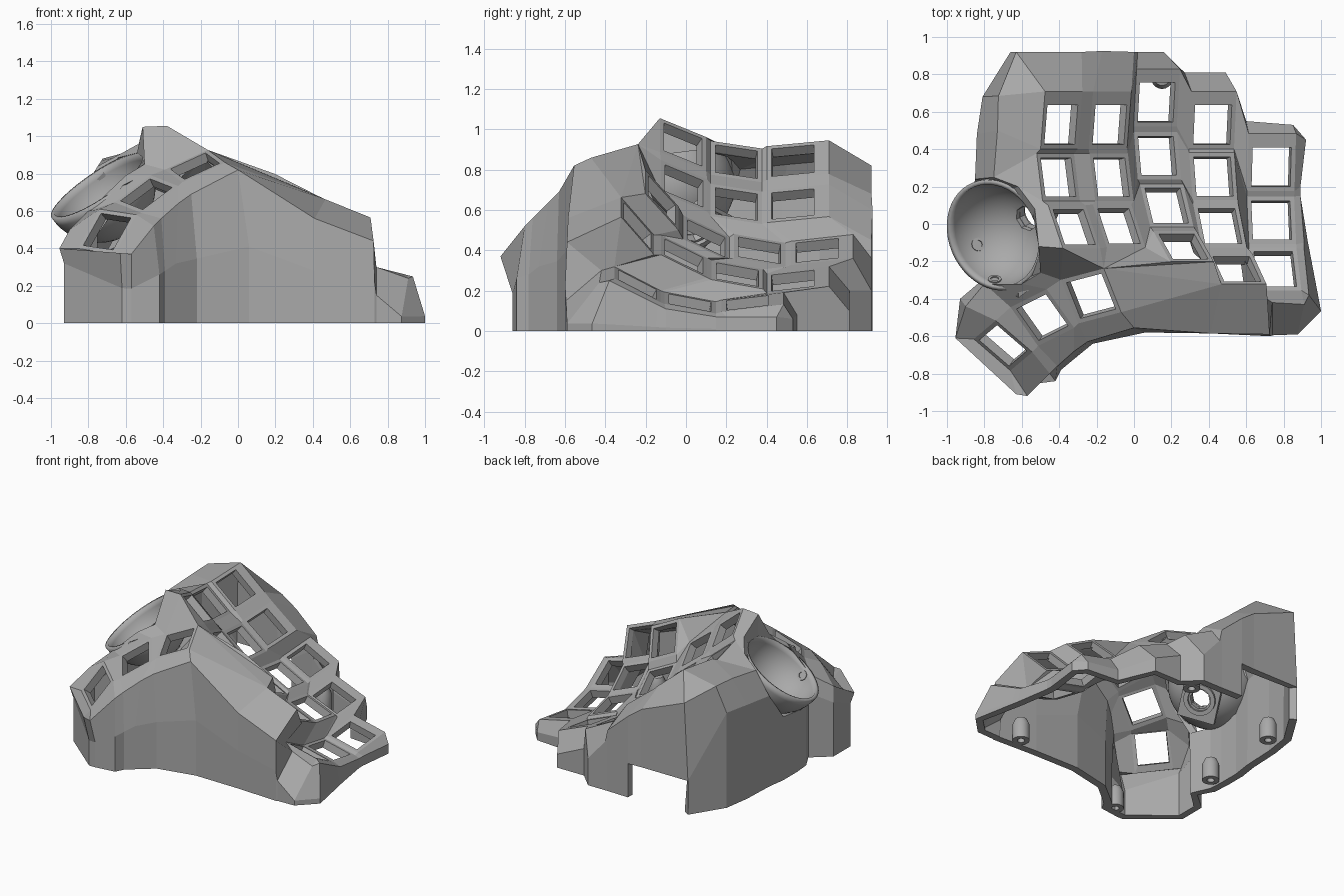
import bpy, bmesh
from math import sin, cos, radians, pi
from mathutils import Vector, Matrix

if "Cube" in bpy.data.objects:
    bpy.data.objects.remove(bpy.data.objects["Cube"])

grey = bpy.data.materials.new("plain grey")
grey.use_nodes = True
grey.diffuse_color = (.4, .4, .4, 1)
grey.node_tree.nodes["Principled BSDF"].inputs["Base Color"].default_value = (.4, .4, .4, 1)


def make_object(name, bm, matrix=Matrix()):
    mesh = bpy.data.meshes.new(name)
    bm.to_mesh(mesh)
    bm.free()
    mesh.materials.append(grey)
    obj = bpy.data.objects.new(name, mesh)
    obj.matrix_world = matrix
    bpy.context.collection.objects.link(obj)
    return obj


def aim(location, direction):
    turn = Vector((0, 0, 1)).rotation_difference(Vector(direction))
    return Matrix.Translation(location) @ turn.to_matrix().to_4x4()


def thicken(obj, depth):
    mod = obj.modifiers.new("thickness", 'SOLIDIFY')
    mod.thickness, mod.offset = depth, -1


def smooth(obj):
    bpy.ops.object.select_all(action='DESELECT')
    obj.select_set(True)
    bpy.context.view_layer.objects.active = obj
    bpy.ops.object.shade_smooth_by_angle(angle=radians(35))


# --- Case shell: key frames, webs and walls in one skin ---
BL, BR, TR, TL = range(4)
THUMB = 5
HALF, HOLE, RIM = .13, .106, .18
bm = bmesh.new()
keys = {}


def face(*verts):
    unique = list(dict.fromkeys(verts))
    if len(unique) > 2:
        bm.faces.new(unique)


def key_frame(col, row, center, u, v):
    """Square frame around a key opening; the back row has a wider rear rim."""
    center, u = Vector(center), Vector(u).normalized()
    v = Vector(v)
    v = (v - u * v.dot(u)).normalized()
    rear = RIM if row == 0 and col != THUMB else HALF
    signs = ((-1, -1), (1, -1), (1, 1), (-1, 1))
    outer = [bm.verts.new(center + u * HALF * i + v * (rear if j > 0 else -HALF)) for i, j in signs]
    inner = [bm.verts.new(center + (u * i + v * j) * HOLE) for i, j in signs]
    for k in range(4):
        n = (k + 1) % 4
        face(outer[k], outer[n], inner[n], inner[k])
    keys[col, row] = outer


# finger columns: sideways tilt, then key centres from back to front
columns = [
    (40, [(-.39, .53, .845), (-.405, .25, .84), (-.32, -.015, .925)]),
    (38, [(-.13, .53, .63), (-.12, .25, .63), (-.08, -.01, .72)]),
    (27, [(.12, .65, .40), (.125, .365, .40), (.175, .10, .46), (.265, -.12, .65)]),
    (22, [(.42, .53, .25), (.425, .255, .28), (.46, -.01, .37), (.55, -.24, .52)]),
    (13, [(.735, .305, .14), (.735, .02, .14), (.755, -.24, .23)]),
]
pitches = (7, -11, -28, -51)
for c, (tilt, centers) in enumerate(columns):
    t = radians(tilt)
    normal = Vector((sin(t), 0, cos(t)))
    for r, center in enumerate(centers):
        p = radians(pitches[r])
        key_frame(c, r, center, (cos(t), 0, -sin(t)), Vector((0, cos(p), 0)) + normal * sin(p))

# thumb keys, from the inside outwards
key_frame(THUMB, 0, (-.23, -.385, .84), (.19, .05, .087), (-.075, .19, .055))
key_frame(THUMB, 1, (-.49, -.50, .69), (.16, .08, .12), (-.12, .17, .047))
key_frame(THUMB, 2, (-.70, -.65, .49), (.095, .08, .17), (-.155, .135, .025))

# webs between rows, between columns, and at the crossings
for (c, r), a in list(keys.items()):
    if c == THUMB:
        if r:
            b = keys[c, r - 1]
            face(a[BR], b[BL], b[TL], a[TR])
        continue
    below, right, cross = (keys.get(k) if k[0] < THUMB else None
                           for k in ((c, r + 1), (c + 1, r), (c + 1, r + 1)))
    if below:
        face(below[TL], below[TR], a[BR], a[BL])
    if right:
        face(a[BR], right[BL], right[TL], a[TR])
    if below and right and cross:
        face(below[TR], cross[TL], right[BL], a[BR])


def V(c, r, k):
    return keys[c, r][k]


# odd corners beside the two long columns
face(V(1, 2, BR), V(2, 3, TL), V(2, 2, BL))
face(V(1, 2, BR), V(2, 3, BL), V(2, 3, TL))
face(V(3, 3, TR), V(4, 2, BL), V(3, 2, BR))
face(V(3, 3, BR), V(4, 2, BL), V(3, 3, TR))

# fan joining the thumb cluster to the finger keys
fan = [V(THUMB, 0, BR), V(3, 3, BL), V(2, 3, BR), V(2, 3, BL), V(1, 2, BR),
       V(1, 2, BL), V(0, 2, BR), V(0, 2, BL), V(THUMB, 0, TL)]
for a, b in zip(fan, fan[1:]):
    face(V(THUMB, 0, TR), a, b)

# wall stations, clockwise: plate corner, outer ridge, and foot if not below it
back = [
    (0, 0, TL, (-.725, .685, .88), (-.81, .68)),
    (0, 0, TL, (-.63, .92, .82), (-.66, .92)),
    (0, 0, TR, (-.28, .92, .68)),
    (1, 0, TL, (-.17, .925, .6)),
    (1, 0, TR, (0, .92, .45)),
    (2, 0, TL, (.02, .92, .36)),
    (2, 0, TR, (.16, .92, .2)),
    (3, 0, TL, (.27, .81, .2)),
    (3, 0, TR, (.49, .81, .1)),
    (4, 0, TL, (.6, .55, .08)),
    (4, 0, TR, (.85, .53, .06)),
]
side = [
    (4, 0, TR, (.92, .45, .07)),
    (4, 0, BR, (.89, .2, .07)),
    (4, 1, TR, (.89, .15, .07)),
    (4, 1, BR, (.91, -.1, .11), (.93, -.1)),
    (4, 2, TR, (.91, -.14, .13), (.94, -.15)),
    (4, 2, BR, (.935, -.38, .25), (1, -.465)),
    (4, 2, BR, (.91, -.43, .24), (.875, -.59)),
]
front = [
    (4, 2, BL, (.74, -.42, .3), (.74, -.595)),
    (3, 3, BR, (.725, -.59, .44), (.73, -.6)),
    (3, 3, BL, (.41, -.585, .56)),
    (THUMB, 0, BR, (0, -.555, .82), (.06, -.58)),
    (THUMB, 0, BL, (-.25, -.63, .69), (-.22, -.64)),
    (THUMB, 1, BR, (-.32, -.68, .64), (-.33, -.73)),
    (THUMB, 1, BL, (-.41, -.76, .56), (-.39, -.78)),
    (THUMB, 2, BR, (-.45, -.8, .52), (-.42, -.84)),
    (THUMB, 2, BL, (-.57, -.92, .37), (-.57, -.86)),
    (THUMB, 2, BL, (-.63, -.91, .375), (-.62, -.86)),
]
thumb_side = [
    (THUMB, 2, TL, (-.955, -.61, .4), (-.93, -.6)),
    (THUMB, 2, TR, (-.9, -.44, .5), (-.93, -.4)),
    (THUMB, 1, TL, (-.8, -.32, .6), (-.8, -.29)),
]
# stations that end on the rim of the ball cup instead of the ground
cup_side = [
    (THUMB, 1, TR, (-.6, -.32, .79), (-.62, -.34, .74)),
    (THUMB, 0, TL, (-.5, -.26, .85), (-.55, -.28, .8)),
    (0, 2, BL, (-.51, -.12, 1.05), (-.5, -.13, .88)),
    (0, 2, TL, (-.53, .08, .96), (-.54, .05, .91)),
    (0, 1, BL, (-.62, .2, .91), (-.64, .19, .885)),
]
outer_side = [
    (0, 1, TL, (-.75, .25, .84), (-.85, .24)),
    (0, 0, BL, (-.73, .5, .87), (-.84, .48)),
]
# share of the ridge height at which the walls turn upright
turns = ((back, .8), (side, .15), (front, .5), (thumb_side, .8), (cup_side, 1), (outer_side, .8))
stations = [(turn, *row) for part, turn in turns for row in part]
NOTCH_HEIGHT = .25
rings = []
for i, (turn, c, r, k, ridge, *foot) in enumerate(stations):
    foot = foot[0] if foot else ridge[:2]
    ring = [V(c, r, k), bm.verts.new(ridge)]
    if len(foot) == 3:
        ring.append(bm.verts.new(foot))
    else:
        shoulder = NOTCH_HEIGHT if 1 <= i <= 3 else ridge[2] * turn
        ring += [bm.verts.new((*foot, shoulder)), bm.verts.new((*foot, 0))]
    rings.append(ring)
for i, a in enumerate(rings):
    b = rings[(i + 1) % len(rings)]
    depth = min(len(a), len(b)) - 1
    if i in (1, 2):
        depth = 2          # cable notch in the back wall
    for k in range(depth):
        face(a[k], b[k], b[k + 1], a[k + 1])

# wall under the ball cup
start = len(back + side + front + thumb_side) - 1
strip = [rings[start][2:]]
for x, y, z in ((-.86, -.18, .47), (-.87, -.06, .45), (-.87, .1, .47)):
    strip.append([bm.verts.new((x, y, z)), bm.verts.new((x, y, 0))])
strip.append(rings[start + len(cup_side) + 1][2:])
for a, b in zip(strip, strip[1:]):
    face(a[0], b[0], b[1], a[1])
thicken(make_object("case_shell", bm), .055)

# --- Ball cup: tilted half sphere with a sensor window ---
CUP = Vector((-.745, -.06, .735))
RADIUS = .305
bm = bmesh.new()
bmesh.ops.create_uvsphere(bm, u_segments=48, v_segments=24, radius=RADIUS)
bmesh.ops.delete(bm, geom=[v for v in bm.verts if v.co.z > .001], context='VERTS')
cup = make_object("ball_cup", bm, aim(CUP, (-.54, -.24, .8)))
thicken(cup, .025)

SENSOR = Vector((.62, .33, -.71)).normalized()
bm = bmesh.new()
bmesh.ops.create_cube(bm, size=1, matrix=Matrix.Diagonal((.3, .26, .04, 1)))
mount = make_object("sensor_mount", bm, aim(CUP + SENSOR * .32, SENSOR))
bm = bmesh.new()
bmesh.ops.create_cone(bm, cap_ends=True, segments=8, radius1=.07, radius2=.07, depth=.3)
cutter = make_object("window_cutter", bm, aim(CUP + SENSOR * .33, SENSOR))
cutter.hide_render = True
cutter.hide_viewport = True
for obj in (cup, mount):
    mod = obj.modifiers.new("window", 'BOOLEAN')
    mod.operation, mod.object = 'DIFFERENCE', cutter
smooth(cup)


# --- Turned parts: sensor collar, bearing seats and screw posts ---
def lathe(name, profile, matrix):
    bm = bmesh.new()
    verts = [bm.verts.new((x, 0, z)) for x, z in profile]
    edges = [bm.edges.new(pair) for pair in zip(verts, verts[1:])]
    bmesh.ops.spin(bm, geom=verts + edges, cent=(0, 0, 0), axis=(0, 0, 1), angle=2 * pi, steps=20)
    bmesh.ops.remove_doubles(bm, verts=bm.verts, dist=.0005)
    bmesh.ops.recalc_face_normals(bm, faces=bm.faces)
    smooth(make_object(name, bm, matrix))


collar = [(.08, -.01), (.11, -.01), (.11, .02), (.08, .02), (.08, -.01)]
lathe("sensor_collar", collar, aim(CUP + SENSOR * .34, SENSOR))

seat = [(0, .028), (.022, .028), (.022, .035), (.036, .035), (.036, -.01), (0, -.01)]
for n, way in enumerate([(-.09, -.05, -.26), (0, -.25, -.15)]):
    way = Vector(way).normalized()
    lathe(f"bearing_seat_{n + 1}", seat, aim(CUP + way * RADIUS, -way))

post = [(0, .1), (.025, .1), (.025, 0), (.058, 0), (.058, .12), (.04, .16), (0, .175)]
for n, (x, y) in enumerate([(.58, -.49), (-.49, -.78), (-.74, -.08), (-.69, .58), (.15, .78)]):
    lathe(f"screw_post_{n + 1}", post, Matrix.Translation((x, y, 0)))
